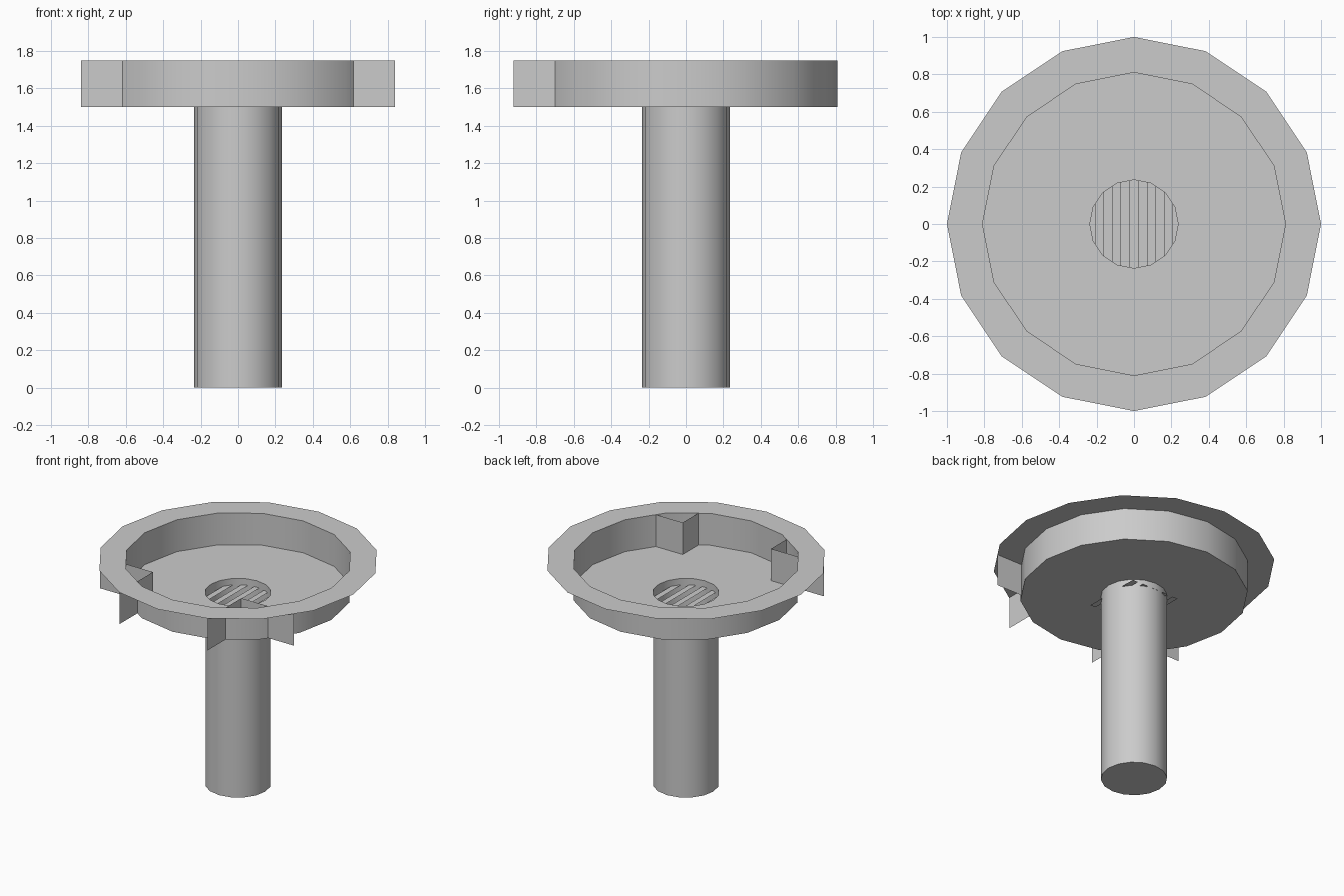
import bpy, bmesh
from math import sin, cos, tau

if "Cube" in bpy.data.objects:
    bpy.data.objects.remove(bpy.data.objects["Cube"])

SIDES = 16
FLOOR_Z, RIM_Z = 1.5, 1.75
PIPE_R, BOWL_R, RIM_R = 0.236, 0.81, 1.0


def finish(name, bm, smooth=False):
    mesh = bpy.data.meshes.new(name)
    bm.to_mesh(mesh)
    bm.free()
    ob = bpy.data.objects.new(name, mesh)
    bpy.context.collection.objects.link(ob)
    if smooth:
        bpy.ops.object.select_all(action='DESELECT')
        ob.select_set(True)
        bpy.context.view_layer.objects.active = ob
        bpy.ops.object.shade_smooth_by_angle(angle=0.6)
    return ob


def lathe(name, profile, cap_start=False):
    """Thin sheet turned around z from (radius, z) points."""
    bm = bmesh.new()
    rings = [[bm.verts.new((r * cos(tau * i / SIDES), r * sin(tau * i / SIDES), z))
              for i in range(SIDES)] for r, z in profile]
    for a, b in zip(rings, rings[1:]):
        for i in range(SIDES):
            j = (i + 1) % SIDES
            bm.faces.new((a[i], a[j], b[j], b[i]))
    if cap_start:
        bm.faces.new(rings[0][::-1])
    return finish(name, bm, True)


# Pipe closed at the base and open at the top
lathe("drain_pipe", [(PIPE_R, 0), (PIPE_R, FLOOR_Z)], cap_start=True)

# Floor with centre hole, upright wall and flat rim
lathe("bowl", [(PIPE_R, FLOOR_Z), (BOWL_R, FLOOR_Z), (BOWL_R, RIM_Z), (RIM_R, RIM_Z)])

# Grate bars just below the floor
bm = bmesh.new()
BAR_W, BAR_L, BAR_Z = 0.023, 0.235, 1.45
for k in range(-2, 3):
    x = k * 0.092
    bm.faces.new([bm.verts.new((x + sx * BAR_W, sy * BAR_L, BAR_Z))
                  for sx, sy in ((-1, -1), (1, -1), (1, 1), (-1, 1))])
finish("grate", bm)

# Angled sheet brackets through the front wall, one each side
for side, name in ((1, "right_bracket"), (-1, "left_bracket")):
    bm = bmesh.new()
    path = [(0.383, -0.922), (0.383, -0.507), (0.84, -0.507)]
    cols = [[bm.verts.new((side * x, y, z)) for z in (FLOOR_Z, RIM_Z)] for x, y in path]
    for a, b in zip(cols, cols[1:]):
        quad = (a[0], b[0], b[1], a[1])
        bm.faces.new(quad if side < 0 else quad[::-1])
    finish(name, bm)
